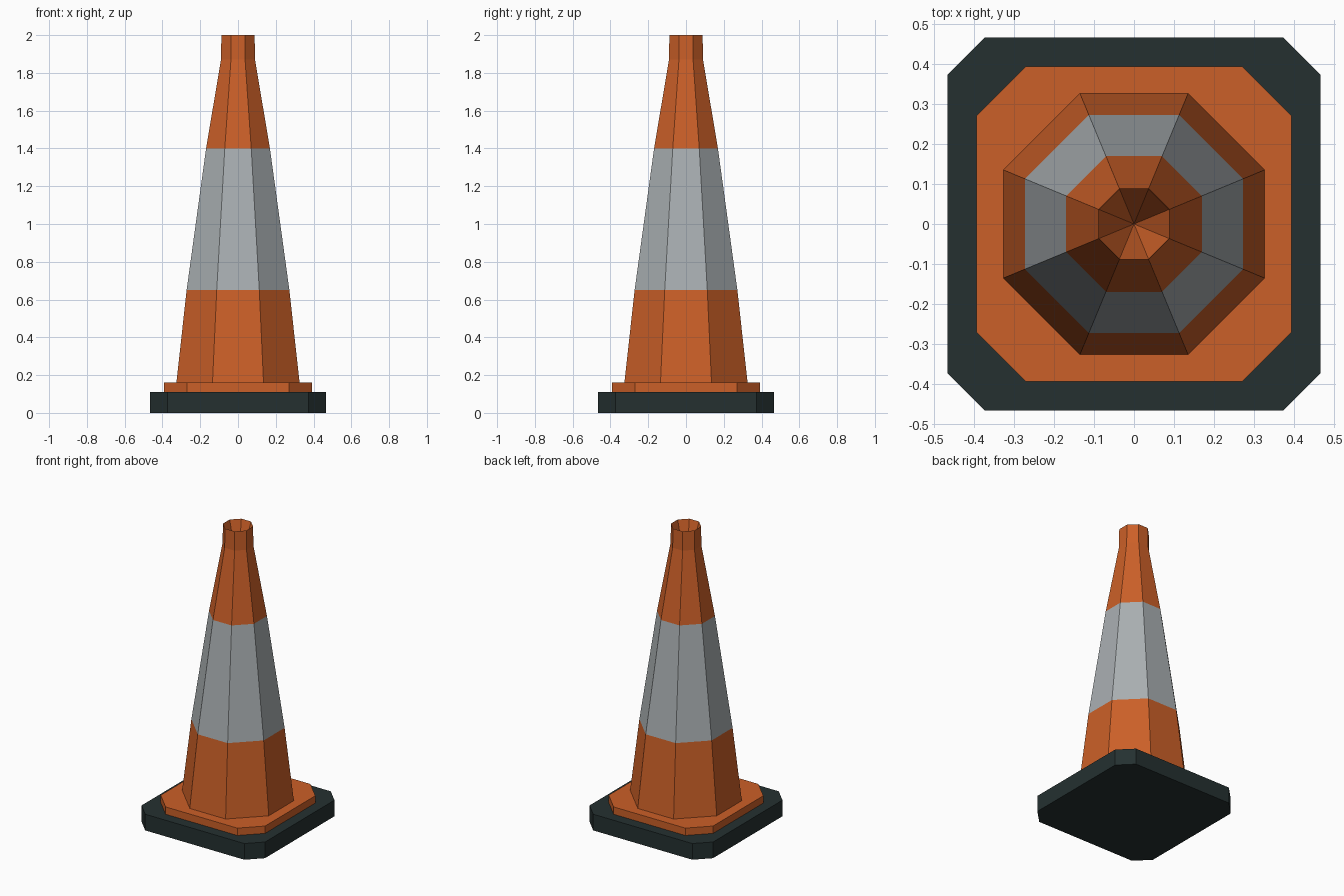
import bpy, bmesh, math

if "Cube" in bpy.data.objects:
    bpy.data.objects.remove(bpy.data.objects["Cube"])


def material(name, rgb):
    m = bpy.data.materials.new(name)
    m.diffuse_color = (*rgb, 1.0)
    m.use_nodes = True
    m.node_tree.nodes["Principled BSDF"].inputs["Base Color"].default_value = m.diffuse_color
    return m


ORANGE = material("orange plastic", (0.60, 0.116, 0.021))
GREY = material("reflective grey", (0.40, 0.43, 0.445))
BLACK = material("dark rubber", (0.018, 0.030, 0.030))


def add_object(name, bm, mats):
    bmesh.ops.recalc_face_normals(bm, faces=bm.faces)
    me = bpy.data.meshes.new(name)
    bm.to_mesh(me)
    bm.free()
    for m in mats:
        me.materials.append(m)
    ob = bpy.data.objects.new(name, me)
    bpy.context.collection.objects.link(ob)
    return ob


def chamfered_slab(name, half, flat, z0, z1, mat):
    """Square slab with cut corners: flat is the half length of each straight side."""
    bm = bmesh.new()
    outline = []
    for k in range(4):
        c, s = round(math.cos(k * math.pi / 2)), round(math.sin(k * math.pi / 2))
        for x, y in ((half, -flat), (half, flat)):
            outline.append((x * c - y * s, x * s + y * c))
    face = bm.faces.new([bm.verts.new((x, y, z0)) for x, y in outline])
    up = bmesh.ops.extrude_face_region(bm, geom=[face], use_keep_orig=True)
    for v in up["geom"]:
        if isinstance(v, bmesh.types.BMVert):
            v.co.z = z1
    return add_object(name, bm, [mat])


# Rubber foot and orange collar plate
chamfered_slab("rubber_base", 0.465, 0.373, 0.0, 0.11, BLACK)
chamfered_slab("collar_plate", 0.393, 0.27, 0.11, 0.16, ORANGE)

# Eight-sided cone body: (distance to flat side, height), ending in a pointed hollow
SIDES = 8
profile = [(0.326, 0.16), (0.272, 0.65), (0.169, 1.40), (0.090, 1.87), (0.088, 2.0)]
bm = bmesh.new()
rings = []
for apothem, z in profile:
    r = apothem / math.cos(math.pi / SIDES)
    rings.append([bm.verts.new((r * math.cos((i + 0.5) * math.tau / SIDES),
                                r * math.sin((i + 0.5) * math.tau / SIDES), z))
                  for i in range(SIDES)])
for j, (low, high) in enumerate(zip(rings, rings[1:])):
    for i in range(SIDES):
        n = (i + 1) % SIDES
        f = bm.faces.new((low[i], low[n], high[n], high[i]))
        f.material_index = 1 if j == 1 else 0   # reflective band
# Hollow in the tip and closed underside
pit = bm.verts.new((0, 0, 1.68))
for i in range(SIDES):
    bm.faces.new((rings[-1][i], rings[-1][(i + 1) % SIDES], pit))
bm.faces.new(rings[0][::-1])
add_object("cone_body", bm, [ORANGE, GREY])
